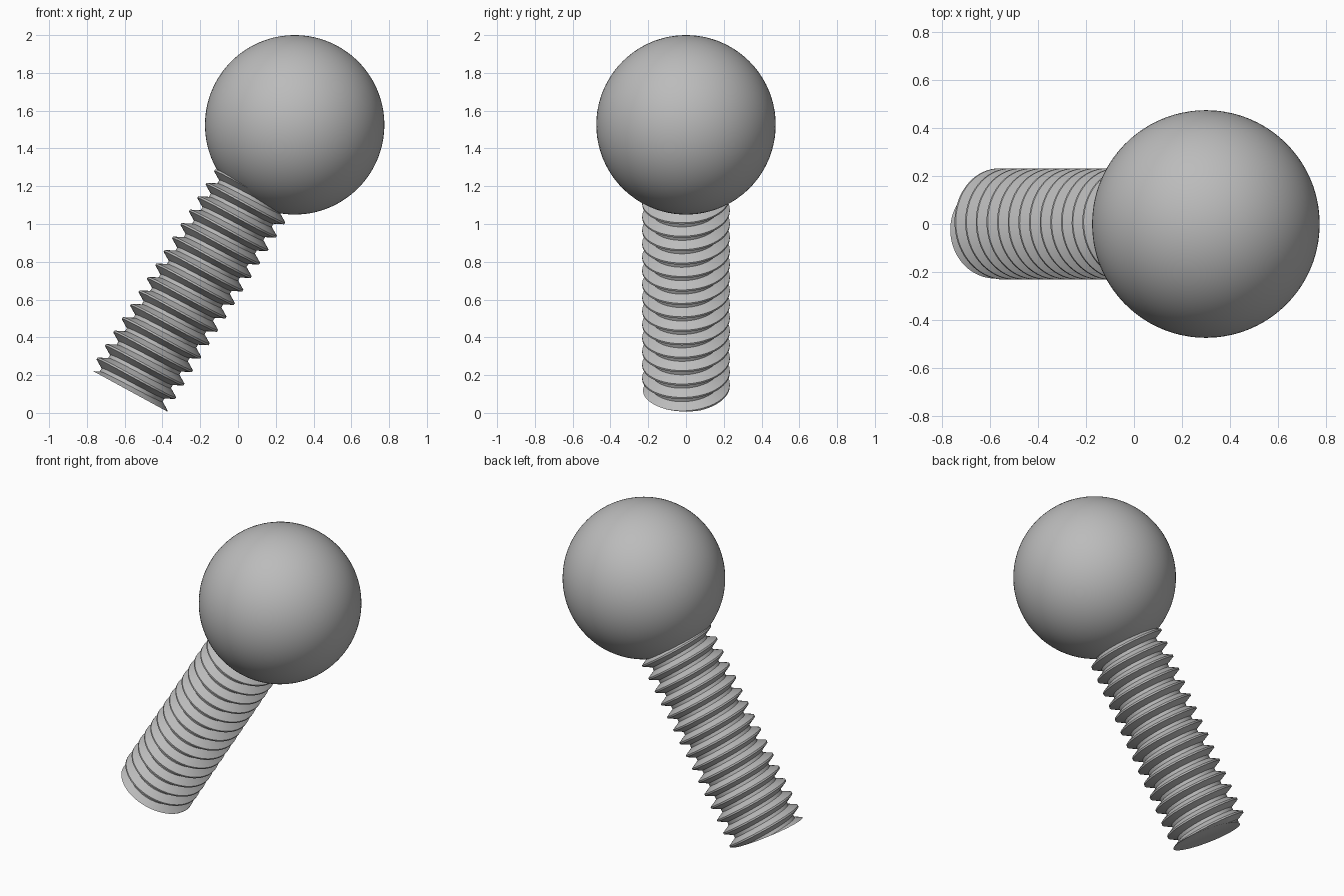
import bpy, bmesh
from math import sin, cos, pi, radians
from mathutils import Vector, Matrix

cube = bpy.data.objects.get("Cube")
if cube:
    bpy.data.objects.remove(cube, do_unlink=True)

grey = bpy.data.materials.new("plain grey")
grey.use_nodes = True
grey.diffuse_color = (0.5, 0.5, 0.5, 1)
grey.node_tree.nodes["Principled BSDF"].inputs["Base Color"].default_value = (0.5, 0.5, 0.5, 1)

BALL_CENTRE = Vector((0.30, 0, 1.525))
BALL_RADIUS = 0.475
TILT = Matrix.Rotation(radians(32), 4, 'Y')
PITCH, CREST, ROOT = 0.0839, 0.232, 0.183
TURNS, STEPS = 18, 72


def add_object(name, bm, angle):
    bmesh.ops.recalc_face_normals(bm, faces=bm.faces)
    mesh = bpy.data.meshes.new(name)
    bm.to_mesh(mesh)
    bm.free()
    mesh.materials.append(grey)
    obj = bpy.data.objects.new(name, mesh)
    obj.matrix_world = Matrix.Translation(BALL_CENTRE) @ TILT
    bpy.context.collection.objects.link(obj)
    bpy.ops.object.select_all(action='DESELECT')
    obj.select_set(True)
    bpy.context.view_layer.objects.active = obj
    bpy.ops.object.shade_smooth_by_angle(angle=radians(angle))
    return obj


# Ball
bm = bmesh.new()
bmesh.ops.create_uvsphere(bm, u_segments=96, v_segments=48, radius=BALL_RADIUS)
add_object("ball", bm, 30)

# Threaded shank: one tooth profile swept along a right-handed helix
tooth = [(CREST, -0.06), (CREST, 0.06), (ROOT, 0.38), (ROOT, 0.62), (CREST, 0.94)]
start = -1.645 - 2 * PITCH
bm = bmesh.new()
rows = []
for i in range(TURNS * STEPS + 1):
    a = 2 * pi * i / STEPS
    rows.append([bm.verts.new((r * cos(a), r * sin(a), start + PITCH * (i / STEPS + h)))
                 for r, h in tooth])
for lower, upper in zip(rows, rows[1:]):
    for j in range(len(tooth) - 1):
        bm.faces.new((lower[j], upper[j], upper[j + 1], lower[j + 1]))
bmesh.ops.remove_doubles(bm, verts=bm.verts, dist=0.0001)

# Trim both ends and close them with flat caps
for point, normal in (((0, 0, -1.6585), (-0.059, 0, 1)), ((0, 0, -0.36), (0, 0, -1))):
    cut = bmesh.ops.bisect_plane(bm, geom=bm.verts[:] + bm.edges[:] + bm.faces[:], dist=0.00001,
                                 plane_co=point, plane_no=normal, clear_inner=True)
    rim = [e for e in cut["geom_cut"] if isinstance(e, bmesh.types.BMEdge) and e.is_boundary]
    bmesh.ops.contextual_create(bm, geom=rim)
add_object("threaded_shank", bm, 30)
